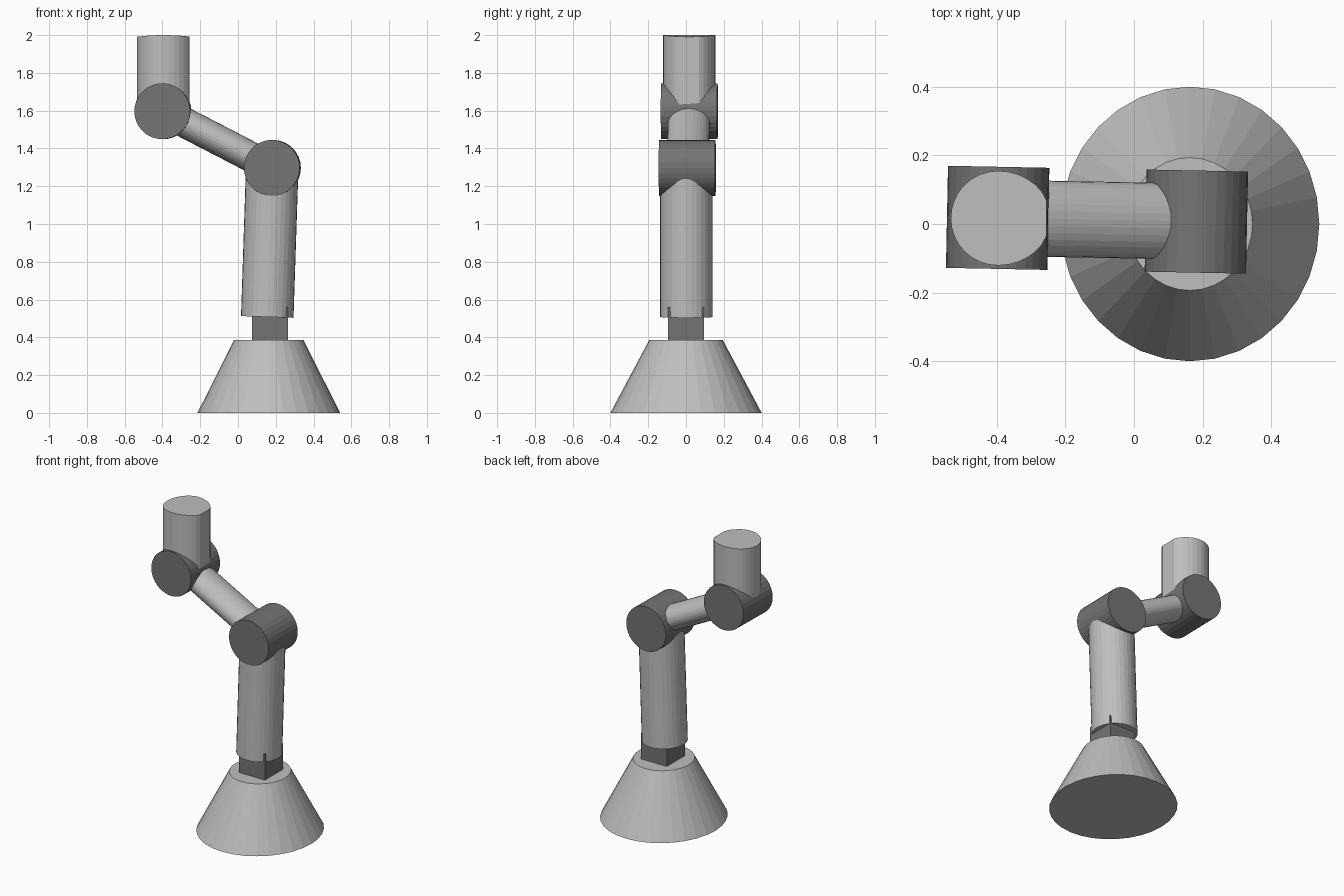
import bpy, bmesh, math
from mathutils import Vector, Matrix

if "Cube" in bpy.data.objects:
    bpy.data.objects.remove(bpy.data.objects["Cube"], do_unlink=True)


def make_material(name, value):
    mat = bpy.data.materials.new(name)
    mat.use_nodes = True
    colour = (value, value, value, 1)
    mat.diffuse_color = colour
    mat.node_tree.nodes["Principled BSDF"].inputs["Base Color"].default_value = colour
    return mat


light_grey = make_material("light_grey", 0.52)
dark_grey = make_material("dark_grey", 0.175)


def finish(name, bm, mat):
    mesh = bpy.data.meshes.new(name)
    bm.to_mesh(mesh)
    bm.free()
    mesh.materials.append(mat)
    obj = bpy.data.objects.new(name, mesh)
    bpy.context.collection.objects.link(obj)
    return obj


def tube(name, start, end, r_start, r_end, mat, wide=1.0):
    """Capped cylinder or cone from start to end; wide stretches it along y."""
    start, end = Vector(start), Vector(end)
    axis = end - start
    side = Vector((0, 1, 0)) if abs(axis.normalized().y) < 0.9 else Vector((0, 0, 1))
    z = axis.normalized()
    x = side.cross(z).normalized()
    y = z.cross(x)
    frame = Matrix((x, y, z)).transposed().to_4x4()
    frame.translation = (start + end) / 2
    bm = bmesh.new()
    bmesh.ops.create_cone(bm, cap_ends=True, segments=32, radius1=r_start,
                          radius2=r_end, depth=axis.length)
    bmesh.ops.scale(bm, vec=(1, wide, 1), verts=bm.verts)
    bm.transform(frame)
    return finish(name, bm, mat)


# Flared base, slightly wider along y
tube("base", (0.163, 0, 0), (0.163, 0, 0.387), 0.378, 0.183, light_grey, wide=1.06)

# Square neck between base and lower arm
bm = bmesh.new()
bmesh.ops.create_cube(bm, size=1)
bm.transform(Matrix.Translation((0.17, 0, 0.46)) @ Matrix.Diagonal((0.19, 0.19, 0.20, 1)))
finish("neck", bm, dark_grey)

# Arm segments
elbow = Vector((0.182, 0.007, 1.297))
wrist = Vector((-0.398, 0.018, 1.597))
tube("lower_arm", (0.155, 0.002, 0.508), (0.181, 0.002, 1.297), 0.139, 0.139, light_grey)
tube("forearm", elbow, wrist, 0.08, 0.08, light_grey, wide=1.39)

# Joint drums, turned slightly about z
half_drum = Vector((0.003, 0.149, 0))
for name, centre in (("elbow_joint", elbow), ("wrist_joint", wrist)):
    tube(name, centre - half_drum, centre + half_drum, 0.148, 0.148, dark_grey)

# Upright hand, flattened on its inner side, with a slightly crowned end
hand = tube("hand", (-0.397, 0.017, 1.6), (-0.397, 0.017, 2.0), 0.138, 0.138, light_grey)
for v in hand.data.vertices:
    dx = v.co.x + 0.397
    if v.co.z > 1.9:
        v.co.z -= 0.009 * (dx / 0.138) ** 2
    if dx > 0:
        v.co.x = -0.397 + min(0.141, dx * 1.12)
